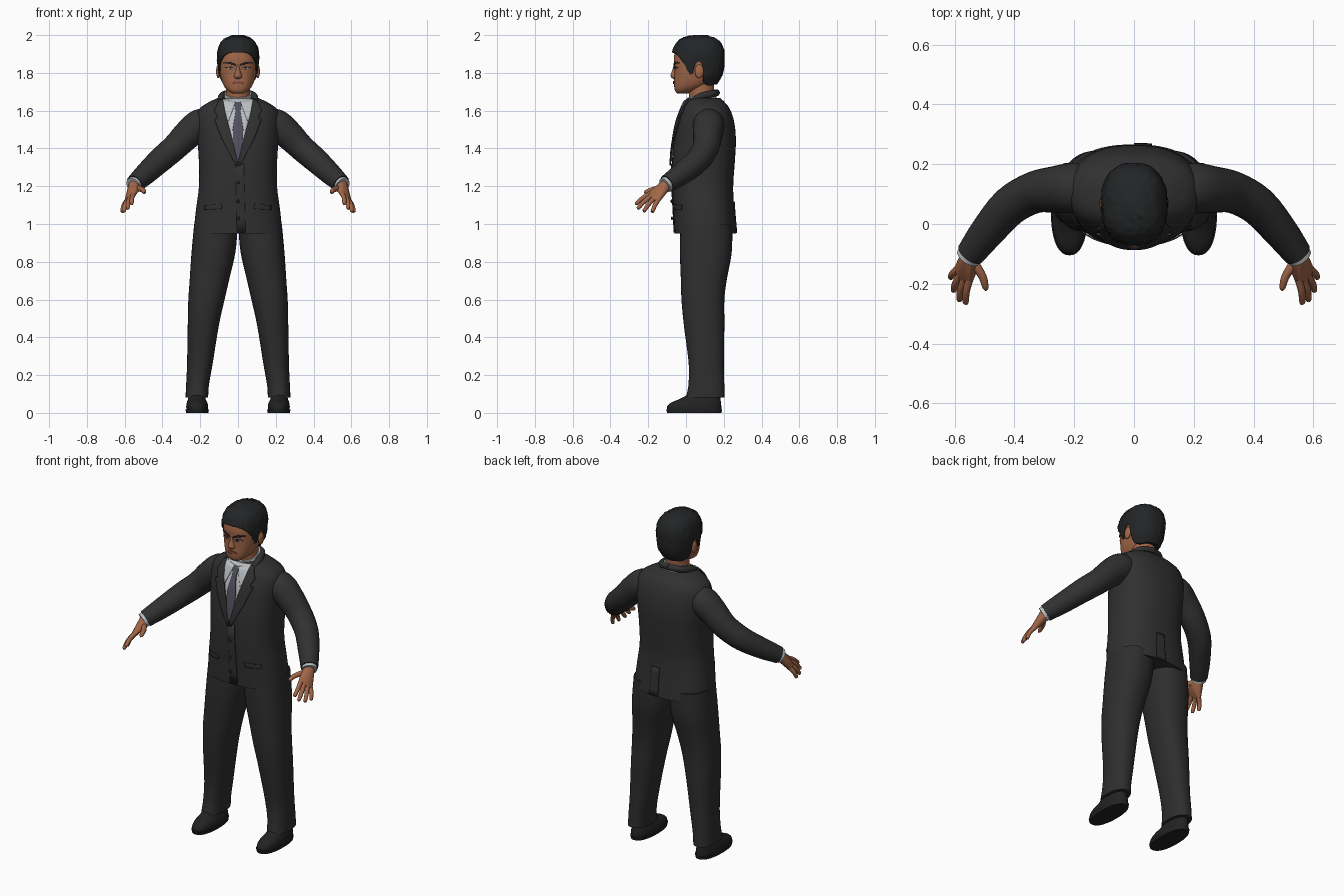
import bpy, bmesh, math, random
from mathutils import Vector, Matrix

random.seed(4)
cube = bpy.data.objects.get("Cube")
if cube:
    bpy.data.objects.remove(cube)


def material(name, r, g, b, rough=0.8):
    m = bpy.data.materials.new(name)
    m.use_nodes = True
    m.diffuse_color = (r, g, b, 1)
    m.roughness = rough
    bsdf = m.node_tree.nodes["Principled BSDF"]
    bsdf.inputs["Base Color"].default_value = (r, g, b, 1)
    bsdf.inputs["Roughness"].default_value = rough
    return m


JACKET = material("charcoal jacket", .03, .03, .03)
TROUSERS = material("charcoal trousers", .027, .027, .027)
SHOES = material("black leather", .016, .016, .016)
HAIR = material("black hair", .017, .018, .019)
SKIN = material("warm skin", .36, .135, .065)
LIPS = material("lips", .24, .075, .045)
SHIRT = material("pale grey shirt", .5, .52, .54)
TIE = material("slate tie", .085, .08, .11)
EYES = material("eye white", .45, .38, .33)


def finish(name, bm, mat, mirror=False, thick=0):
    """Turn a bmesh into a smooth shaded object."""
    bmesh.ops.recalc_face_normals(bm, faces=bm.faces[:])
    mesh = bpy.data.meshes.new(name)
    bm.to_mesh(mesh)
    bm.free()
    obj = bpy.data.objects.new(name, mesh)
    bpy.context.collection.objects.link(obj)
    mesh.materials.append(mat)
    bpy.ops.object.select_all(action='DESELECT')
    obj.select_set(True)
    bpy.context.view_layer.objects.active = obj
    bpy.ops.object.shade_smooth_by_angle(angle=math.radians(50))
    if thick:
        solid = obj.modifiers.new("Thickness", 'SOLIDIFY')
        solid.thickness, solid.offset = thick, 0
    if mirror:
        obj.modifiers.new("Mirror", 'MIRROR')
    return obj


def sample(rows, t):
    """Smooth interpolation of rows keyed by their first value."""
    t = min(max(t, rows[0][0]), rows[-1][0])
    i = 0
    while i < len(rows) - 2 and t > rows[i + 1][0]:
        i += 1
    a, b = rows[i], rows[i + 1]
    p, q = rows[max(i - 1, 0)], rows[min(i + 2, len(rows) - 1)]
    h = b[0] - a[0]
    u = (t - a[0]) / h
    out = []
    for k in range(1, len(a)):
        ma = (b[k] - p[k]) / (b[0] - p[0]) * h
        mb = (q[k] - a[k]) / (q[0] - a[0]) * h
        out.append((2*u**3 - 3*u*u + 1) * a[k] + (u**3 - 2*u*u + u) * ma
                   + (3*u*u - 2*u**3) * b[k] + (u**3 - u*u) * mb)
    return out


def outline(rows, z, a, p):
    """Point at angle a on the rounded section at height z."""
    cx, hw, yf, yb = sample(rows, z)
    c, s = math.cos(a), math.sin(a)
    x = cx + hw * math.copysign(abs(c) ** (2 / p), c)
    y = (yf + yb) / 2 + (yb - yf) / 2 * math.copysign(abs(s) ** (2 / p), s)
    return Vector((x, y, z))


def skin_rings(bm, rings, caps=True):
    loops = [[bm.verts.new(v) for v in ring] for ring in rings]
    n = len(loops[0])
    for lo, hi in zip(loops, loops[1:]):
        for i in range(n):
            bm.faces.new((lo[i], lo[(i + 1) % n], hi[(i + 1) % n], hi[i]))
    if caps:
        bm.faces.new(loops[0][::-1])
        bm.faces.new(loops[-1])


def loft(name, rows, mat, p=2.2, n=48, levels=30, mirror=False, tilt=0):
    bm, rings = bmesh.new(), []
    for j in range(levels + 1):
        z = rows[0][0] + (rows[-1][0] - rows[0][0]) * j / levels
        ring = [outline(rows, z, math.tau * i / n, p) for i in range(n)]
        for v in ring:
            v.z += tilt * (v.y - .08)
        rings.append(ring)
    skin_rings(bm, rings)
    return finish(name, bm, mat, mirror)


def add_tube(bm, pts, n=16, steps=4):
    """Sweep a circle along (x, y, z, radius) points."""
    rows = [(i, *p) for i, p in enumerate(pts)]
    total = (len(pts) - 1) * steps
    path = [sample(rows, i / steps) for i in range(total + 1)]
    rings = []
    for i, q in enumerate(path):
        ahead, behind = path[min(i + 1, total)], path[max(i - 1, 0)]
        t = (Vector(ahead[:3]) - Vector(behind[:3])).normalized()
        u = t.cross(Vector((.3, .2, 1))).normalized()
        w = t.cross(u)
        rings.append([Vector(q[:3]) + q[3] * (u * math.cos(math.tau * k / n)
                      + w * math.sin(math.tau * k / n)) for k in range(n)])
    skin_rings(bm, rings)


def tube(name, pts, mat, mirror=True, n=24):
    bm = bmesh.new()
    add_tube(bm, pts, n)
    return finish(name, bm, mat, mirror)


def strip(name, ends, body, p, lift, mat, mirror=False, side=-1, thick=.005):
    """Thin plate hugging a lofted body; ends are (xa, za, xb, zb) rows."""
    rows, m, n = [], 5, 8
    bm = bmesh.new()
    for k in range((len(ends) - 1) * m + 1):
        i = min(k // m, len(ends) - 2)
        f = k / m - i
        xa, za, xb, zb = [a + (b - a) * f for a, b in zip(ends[i], ends[i + 1])]
        row = []
        for j in range(n + 1):
            x, z = xa + (xb - xa) * j / n, za + (zb - za) * j / n
            cx, hw, yf, yb = sample(body, z)
            d = max(0, 1 - min(1, abs(x - cx) / hw) ** p) ** (1 / p)
            y = (yf + yb) / 2 + side * ((yb - yf) / 2 * d + lift)
            row.append(bm.verts.new((x, y, z)))
        rows.append(row)
    for lo, hi in zip(rows, rows[1:]):
        for j in range(n):
            bm.faces.new((lo[j], lo[j + 1], hi[j + 1], hi[j]))
    return finish(name, bm, mat, mirror, thick)


def ball(name, centre, size, mat, mirror=False):
    bm = bmesh.new()
    mat4 = Matrix.Translation(centre) @ Matrix.Diagonal((*size, 1))
    bmesh.ops.create_uvsphere(bm, u_segments=16, v_segments=10, radius=1, matrix=mat4)
    return finish(name, bm, mat, mirror)


# Jacket body: height, centre x, half width, front y, back y
torso = [(.95, 0, .236, -.06, .266), (1.08, 0, .222, -.066, .255), (1.2, 0, .207, -.073, .25),
         (1.35, 0, .208, -.073, .26), (1.45, 0, .215, -.062, .264), (1.54, 0, .218, -.045, .255),
         (1.61, 0, .205, -.02, .232), (1.645, 0, .155, -.004, .205), (1.668, 0, .105, .012, .18)]
loft("jacket_body", torso, JACKET, 2.4, 64, 44)
tube("jacket_collar", [(.085, .01, 1.635, .012), (.088, .07, 1.672, .018),
                       (.062, .14, 1.69, .018), (-.002, .162, 1.695, .018)], JACKET)

# Shirt front, tie and lapels
strip("shirt_front", [(-.08, 1.662, .08, 1.662), (-.07, 1.6, .07, 1.6), (-.044, 1.5, .044, 1.5),
                      (-.004, 1.33, .004, 1.33)], torso, 2.4, .003, SHIRT)
strip("shirt_collar_flap", [(.012, 1.648, .082, 1.662), (.05, 1.545, .058, 1.55)],
      torso, 2.4, .01, SHIRT, True)
strip("tie", [(-.02, 1.645, .02, 1.645), (-.013, 1.595, .013, 1.595), (-.028, 1.5, .028, 1.5),
              (-.024, 1.42, .024, 1.42), (-.003, 1.335, .003, 1.335)], torso, 2.4, .008, TIE, thick=.008)
strip("lapel", [(.08, 1.662, .1, 1.655), (.07, 1.6, .125, 1.6), (.06, 1.56, .105, 1.56),
                (.058, 1.55, .125, 1.555), (.03, 1.45, .085, 1.45), (-.002, 1.31, .012, 1.31)],
      torso, 2.4, .009, JACKET, True, thick=.008)

# Jacket details
strip("front_overlap", [(-.012, 1.32, .03, 1.32), (-.006, .955, .04, .955)], torso, 2.4, .003, JACKET)
strip("pocket_flap", [(.085, 1.105, .175, 1.1), (.085, 1.08, .175, 1.075)], torso, 2.4, .005, JACKET, True)
strip("back_vent", [(0, 1.12, .05, 1.12), (0, .952, .06, .952)], torso, 2.4, .003, JACKET, side=1)
for i, z in enumerate((1.22, 1.12, 1.03)):
    ball(f"button_{i + 1}", (0, -.08 + .03 * (1.22 - z), z), (.009, .005, .009), SHOES)

# Sleeves and shirt cuffs
tube("sleeve", [(.14, .12, 1.535, .07), (.2, .12, 1.525, .084), (.265, .115, 1.475, .078),
                (.335, .105, 1.405, .07), (.415, .06, 1.335, .066), (.49, -.025, 1.265, .058),
                (.547, -.1, 1.213, .048)], JACKET)
tube("shirt_cuff", [(.53, -.075, 1.23, .042), (.555, -.112, 1.205, .042)], SHIRT)

# Hands: hulled palm plus swept digits
knuckles = [(.55, -.185, 1.163), (.567, -.183, 1.148), (.58, -.17, 1.134), (.588, -.15, 1.124)]
tips = [(.564, -.268, 1.105), (.585, -.258, 1.08), (.605, -.225, 1.065), (.615, -.18, 1.062)]
palm = bmesh.new()
for c, r in [((.548, -.1, 1.213), .03), ((.535, -.14, 1.185), .016)] + [(k, .013) for k in knuckles]:
    bmesh.ops.create_icosphere(palm, subdivisions=2, radius=r, matrix=Matrix.Translation(c))
hull = bmesh.ops.convex_hull(palm, input=palm.verts[:])
inner = [g for g in hull["geom_interior"] if isinstance(g, bmesh.types.BMVert)]
bmesh.ops.delete(palm, geom=inner, context='VERTS')
finish("palm", palm, SKIN, True)
digits = bmesh.new()
for k, t in zip(knuckles, tips):
    a, b = Vector(k), Vector(t)
    mid = a.lerp(b, .5) + Vector((.004, 0, .005))
    add_tube(digits, [(*a, .013), (*mid, .012), (*a.lerp(b, .92), .01), (*b, .004)], 12)
add_tube(digits, [(.535, -.13, 1.19, .016), (.507, -.175, 1.182, .014),
                  (.497, -.21, 1.17, .011), (.495, -.222, 1.165, .004)], 12)
finish("fingers", digits, SKIN, True)

# Trouser legs and shoes
leg = [(.082, .218, .06, 0, .205), (.14, .215, .06, .012, .203), (.25, .203, .067, .015, .2),
       (.47, .183, .083, -.012, .203), (.6, .167, .096, -.024, .203), (.7, .152, .104, -.027, .215),
       (.85, .13, .116, -.032, .242), (1, .116, .116, -.03, .245)]
loft("trouser_leg", leg, TROUSERS, 2.3, 40, 36, True)
shoe = [(.014, .216, .057, -.1, .187), (.035, .216, .058, -.1, .187), (.055, .217, .054, -.078, .185),
        (.075, .218, .046, -.03, .182), (.11, .218, .042, .03, .18)]
loft("shoe", shoe, SHOES, 2.3, 36, 14, True)
sole = [(0, .216, .059, -.1, .188), (.018, .216, .062, -.105, .191)]
loft("shoe_sole", sole, SHOES, 2.3, 36, 2, True)

# Neck and shirt collar
loft("neck", [(1.6, 0, .068, .02, .15), (1.68, 0, .064, .015, .148), (1.77, 0, .066, .01, .15)], SKIN, 2, 32, 8)
loft("shirt_collar", [(1.61, 0, .086, -.008, .165), (1.69, 0, .071, .006, .158)], SHIRT, 2, 40, 6, tilt=.3)

# Head and facial features
head = [(1.692, 0, .032, -.048, .01), (1.705, 0, .054, -.058, .05), (1.735, 0, .077, -.063, .115),
        (1.785, 0, .094, -.062, .16), (1.83, 0, .101, -.062, .175), (1.88, 0, .101, -.064, .185),
        (1.93, 0, .092, -.052, .178), (1.97, 0, .066, -.02, .145), (1.985, 0, .03, .02, .1)]
loft("head", head, SKIN, 2.3, 48, 36)
nose = [(1.768, 0, .014, -.066, -.03), (1.778, 0, .023, -.08, -.03), (1.79, 0, .02, -.081, -.03),
        (1.82, 0, .011, -.071, -.03), (1.85, 0, .008, -.063, -.03)]
loft("nose", nose, SKIN, 2, 20, 12)
ball("ear", (.105, .07, 1.808), (.011, .024, .036), SKIN, True)
strip("eyebrow", [(.014, 1.836, .014, 1.846), (.045, 1.848, .045, 1.859), (.074, 1.85, .074, 1.855)],
      head, 2.3, .002, HAIR, True)
strip("eye", [(.02, 1.82, .02, 1.824), (.038, 1.818, .038, 1.832), (.06, 1.824, .06, 1.828)],
      head, 2.3, .001, EYES, True, thick=.003)
strip("iris", [(.033, 1.818, .033, 1.831), (.044, 1.818, .044, 1.831)], head, 2.3, .002, HAIR, True, thick=.003)
strip("eyelid", [(.018, 1.822, .018, 1.826), (.038, 1.83, .038, 1.835), (.064, 1.826, .064, 1.83)],
      head, 2.3, .003, HAIR, True, thick=.003)
strip("mouth", [(-.034, 1.744, -.034, 1.747), (-.01, 1.74, -.01, 1.757), (.01, 1.74, .01, 1.757),
                (.034, 1.744, .034, 1.747)], head, 2.3, .002, LIPS)

# Hair shell whose lower edge follows the hairline around the ears
hair = [(1.72, 0, .07, -.05, .15), (1.78, 0, .099, -.06, .188), (1.83, 0, .107, -.068, .2),
        (1.9, 0, .11, -.073, .204), (1.95, 0, .098, -.056, .19), (1.98, 0, .072, -.025, .16),
        (1.996, 0, .035, .02, .115)]
hairline = [(-.08, 1.915), (-.045, 1.895), (-.01, 1.85), (.015, 1.795), (.035, 1.8), (.05, 1.85),
            (.085, 1.85), (.1, 1.765), (.15, 1.735), (.2, 1.74)]
bm, rings, columns, levels = bmesh.new(), [], 60, 16
for j in range(-1, levels + 1):
    ring = []
    for i in range(columns):
        a = math.tau * i / columns
        low = sample(hairline, outline(hair, 1.83, a, 2.3).y)[0]
        u = max(j, 0) / levels
        v = outline(hair, low + (1.996 - low) * (1 - (1 - u) ** 1.5), a, 2.3)
        scale = .88 if j < 0 else 1 + random.uniform(-.02, .03)
        v.x *= scale
        v.y = .068 + (v.y - .068) * scale
        v.z += random.uniform(-.002, .004) if j > 0 else 0
        ring.append(v)
    rings.append(ring)
skin_rings(bm, rings)
finish("hair", bm, HAIR)
